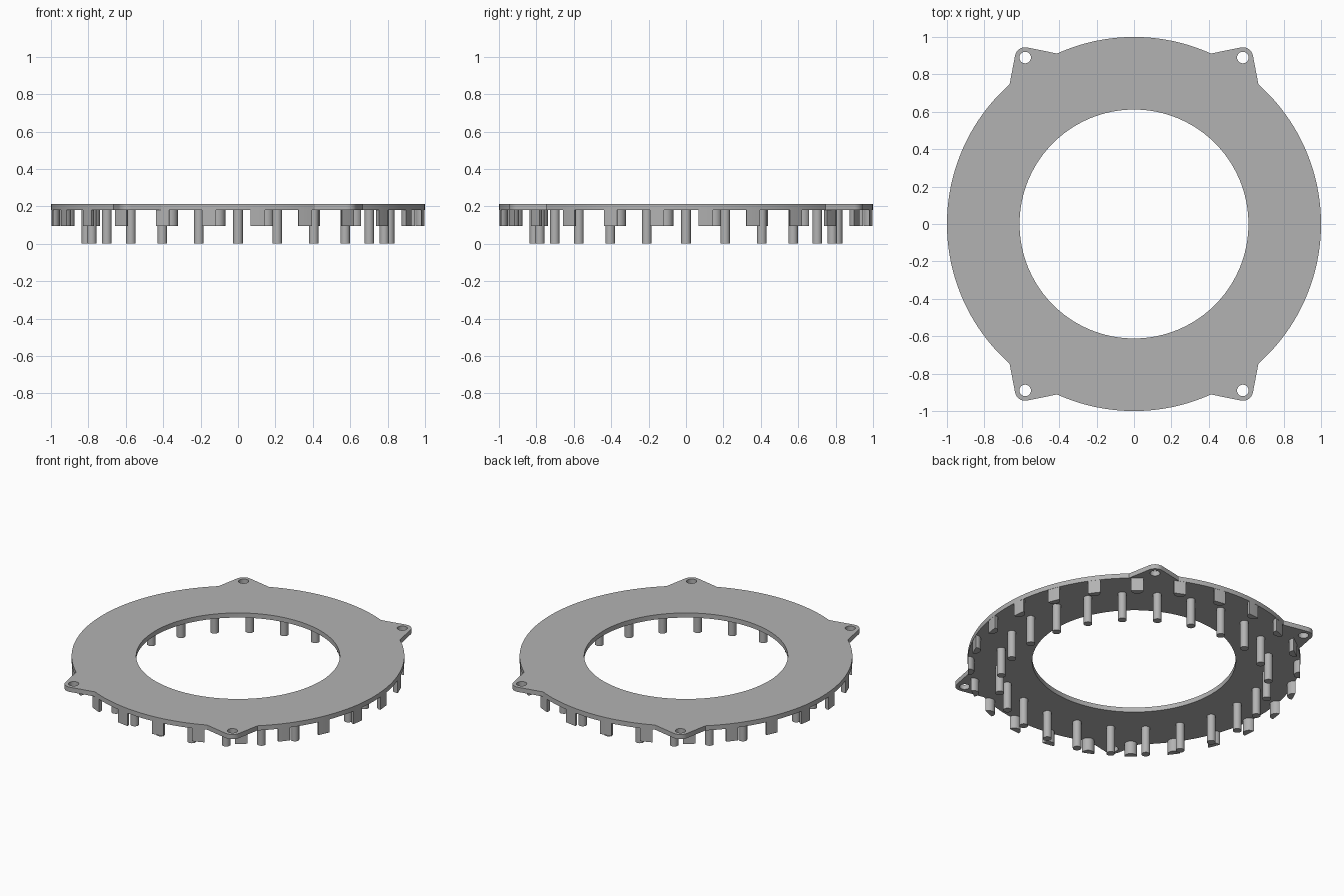
import bpy, bmesh
from math import sin, cos, radians, pi

cube = bpy.data.objects.get("Cube")
if cube:
    bpy.data.objects.remove(cube)

PLATE_BOTTOM, PLATE_TOP = 0.181, 0.212
COUNT = 24

grey = bpy.data.materials.new("light_grey")
grey.use_nodes = True
color = (0.45, 0.45, 0.45, 1)
grey.diffuse_color = color
grey.node_tree.nodes["Principled BSDF"].inputs["Base Color"].default_value = color


def arc(cx, cy, r, start, end, steps):
    """Points along an arc, angles in degrees, both ends included."""
    angles = [radians(start + (end - start) * i / steps) for i in range(steps + 1)]
    return [(cx + r * cos(a), cy + r * sin(a)) for a in angles]


def circle(cx, cy, r, steps):
    return arc(cx, cy, r, 0, 360, steps)[:-1]


def prism(name, loops, z0, z1):
    """Extrude an outline, with any further loops as holes."""
    bm = bmesh.new()
    edges = []
    for loop in loops:
        verts = [bm.verts.new((x, y, z0)) for x, y in loop]
        edges += [bm.edges.new((v, verts[i - 1])) for i, v in enumerate(verts)]
    if len(loops) == 1:
        bm.faces.new(list(bm.verts))
    else:
        bmesh.ops.triangle_fill(bm, edges=edges, use_beauty=True)
    result = bmesh.ops.extrude_face_region(bm, geom=bm.faces[:])
    top = [g for g in result["geom"] if isinstance(g, bmesh.types.BMVert)]
    bmesh.ops.translate(bm, verts=top, vec=(0, 0, z1 - z0))
    bmesh.ops.recalc_face_normals(bm, faces=bm.faces[:])
    mesh = bpy.data.meshes.new(name)
    bm.to_mesh(mesh)
    bm.free()
    mesh.materials.append(grey)
    obj = bpy.data.objects.new(name, mesh)
    bpy.context.collection.objects.link(obj)
    bpy.ops.object.select_all(action="DESELECT")
    obj.select_set(True)
    bpy.context.view_layer.objects.active = obj
    bpy.ops.object.shade_smooth_by_angle(angle=radians(30))
    return obj


# Ring plate: one quadrant of the outline with its lug, mirrored around
LUG_X, LUG_Y = 0.582, 0.89
quadrant = (arc(0, 0, 1, 0, 48.3, 20)
            + arc(LUG_X, LUG_Y, 0.055, 12, 101, 10)
            + arc(0, 0, 1, 65.7, 90, 10))
half = quadrant + [(-x, y) for x, y in quadrant[-2::-1]]
outline = half + [(x, -y) for x, y in half[-2:0:-1]]
holes = [circle(sx * LUG_X, sy * LUG_Y, 0.031, 24) for sx in (1, -1) for sy in (1, -1)]
prism("ring_plate", [outline, circle(0, 0, 0.612, 96)] + holes, PLATE_BOTTOM, PLATE_TOP)

# Long round pegs, and short half-round tabs flush with the rim
half_angle = 2.2
tab_profile = (arc(0, 0, 0.999, -half_angle, half_angle, 4)
               + arc(0.998, 0, 0.038, 90, 270, 12)[1:-1])
for i in range(COUNT):
    turn = 2 * pi * i / COUNT
    peg = prism(f"peg_{i + 1}", [circle(0.81, 0, 0.026, 20)], 0, PLATE_BOTTOM)
    peg.rotation_euler.z = turn
    tab = prism(f"rim_tab_{i + 1}", [tab_profile], 0.095, PLATE_BOTTOM)
    tab.rotation_euler.z = turn + radians(6.1)
